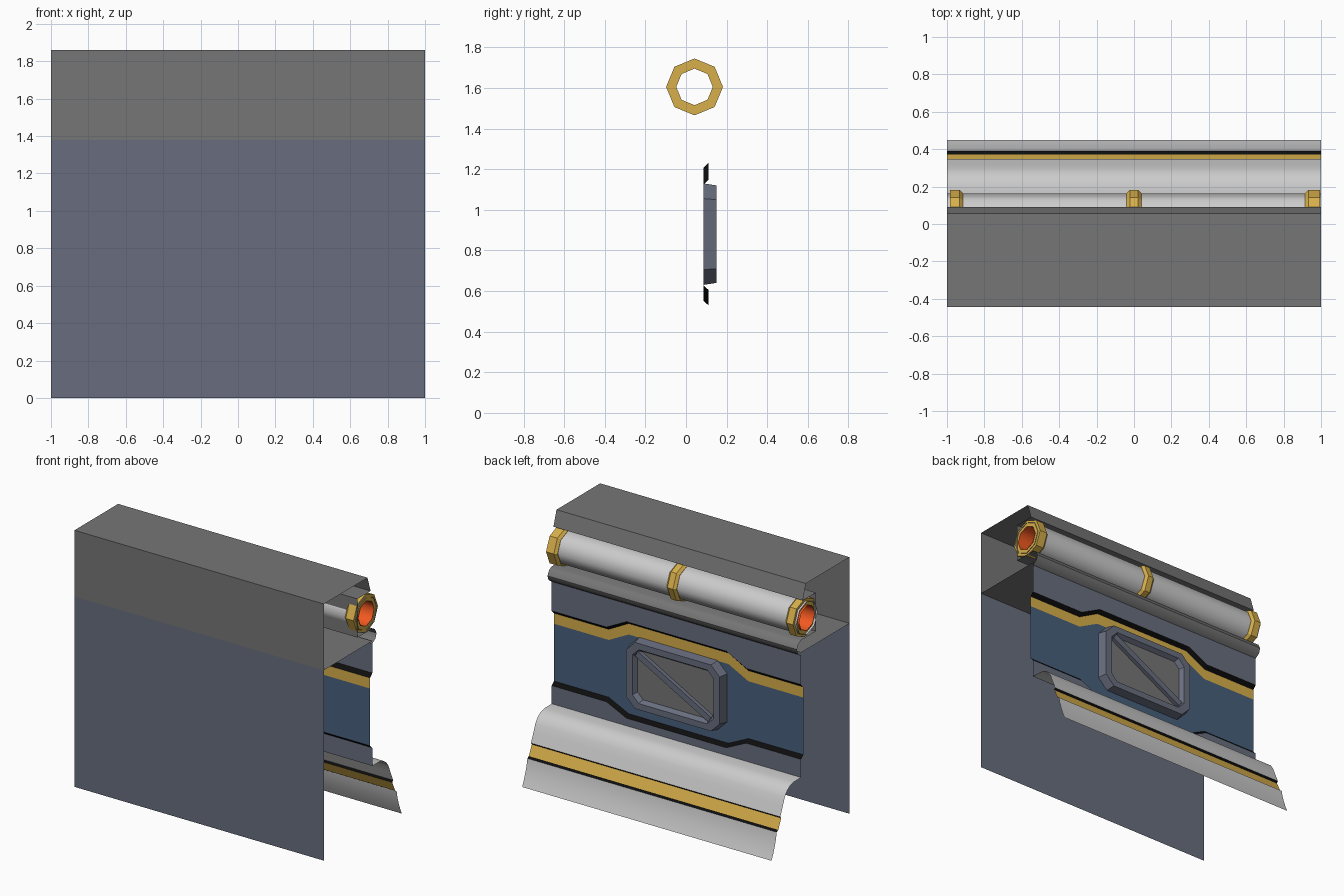
import bpy, bmesh, math

if "Cube" in bpy.data.objects:
    bpy.data.objects.remove(bpy.data.objects["Cube"])


def material(name, rgb):
    m = bpy.data.materials.new(name)
    m.diffuse_color = (*rgb, 1)
    m.use_nodes = True
    m.node_tree.nodes["Principled BSDF"].inputs["Base Color"].default_value = m.diffuse_color
    return m


DARK = material("dark_grey", (0.18, 0.18, 0.18))
SLATE = material("slate", (0.14, 0.155, 0.21))
BLUE = material("blue", (0.065, 0.115, 0.2))
GOLD = material("gold", (0.68, 0.43, 0.07))
BLACK = material("black", (0.004, 0.004, 0.004))
ORANGE = material("orange", (0.9, 0.1, 0.015))


def skin(name, rows, mat=None, smooth=None, wrap=False, cap=None):
    """Join successive rows of points with quads; optionally close rows and cap the last."""
    bm = bmesh.new()
    vs = [[bm.verts.new(p) for p in row] for row in rows]
    n = len(rows[0])
    for a, b in zip(vs, vs[1:]):
        for i in range(n if wrap else n - 1):
            j = (i + 1) % n
            bm.faces.new((a[i], a[j], b[j], b[i]))
    if cap:
        bm.faces.new(vs[-1]).material_index = 1
    me = bpy.data.meshes.new(name)
    bm.to_mesh(me)
    bm.free()
    for m in (mat, cap):
        if m:
            me.materials.append(m)
    ob = bpy.data.objects.new(name, me)
    bpy.context.collection.objects.link(ob)
    if smooth:
        bpy.ops.object.select_all(action='DESELECT')
        ob.select_set(True)
        bpy.context.view_layer.objects.active = ob
        bpy.ops.object.shade_smooth_by_angle(angle=math.radians(smooth))
    return ob


def sheet(name, profile, mat=None, smooth=None):
    """Extrude a (y, z) profile over the full width."""
    return skin(name, [[(-1, y, z), (1, y, z)] for y, z in profile], mat, smooth)


def band(name, top, bottom, mat):
    """Strip between two stepped lines, each (y, z at the ends, z in the middle)."""
    def line(y, end, mid):
        return [(x, y, mid if abs(x) < 0.5 else end)
                for x in (-1, -0.56, -0.40, 0.40, 0.56, 1)]
    return skin(name, [line(*top), line(*bottom)], mat)


def lathe(name, profile, mat=None, smooth=None, cy=0.042, cz=1.605, sides=8):
    """Revolve an (x, radius) profile around the pipe axis."""
    rows = []
    for x, r in profile:
        rows.append([(x, cy + r * math.cos(-math.tau * k / sides),
                      cz + r * math.sin(-math.tau * k / sides)) for k in range(sides)])
    return skin(name, rows, mat, smooth, wrap=True)


# Front wall
sheet("front_wall", [(-0.445, 0), (-0.445, 1.38)], SLATE)

# Upper housing: top, pipe alcove, rolled lip and underside
sheet("housing", [(-0.445, 1.38), (-0.445, 1.86), (0.055, 1.86), (0.09, 1.75),
                  (-0.06, 1.75), (-0.06, 1.47), (0.11, 1.47), (0.14, 1.455),
                  (0.158, 1.42), (0.147, 1.385), (0.11, 1.36)], DARK, 40)
sheet("housing_underside", [(0.11, 1.38), (-0.445, 1.38)], DARK)

# Pipe, glowing lining and clamp rings
lathe("pipe", [(-1, 0.12), (1, 0.12)], None, 60)
lathe("pipe_lining", [(1, 0.09), (-1, 0.09)], ORANGE, 60)
for label, x0, x1, c0, c1 in (("left", -0.985, -0.915, 0, 1),
                              ("middle", -0.04, 0.04, 1, 1),
                              ("right", 0.915, 0.995, 1, 0)):
    b0, b1 = 0.018 * c0, 0.018 * c1
    profile = [(x0, 0.09), (x0, 0.14 - b0), (x0 + b0, 0.14),
               (x1 - b1, 0.14), (x1, 0.14 - b1), (x1, 0.09)]
    # drop the doubled point where an end has no chamfer
    profile = [p for i, p in enumerate(profile) if i == 0 or p != profile[i - 1]]
    lathe("clamp_ring_" + label, profile, GOLD)

# Back wall with a recessed, stepped stripe panel
levels = [(0.11, 1.36, 1.36), (0.11, 1.148, 1.23), (0.085, 1.122, 1.207),
          (0.085, 1.045, 1.127), (0.085, 0.63, 0.553), (0.11, 0.606, 0.53),
          (0.11, 0.475, 0.475)]
parts = [("back_wall_upper", SLATE), ("panel_step_upper", BLACK),
         ("panel_gold_stripe", GOLD), ("panel_blue", BLUE),
         ("panel_step_lower", BLACK), ("back_wall_lower", SLATE)]
for (name, mat), a, b in zip(parts, levels, levels[1:]):
    band(name, a, b, mat)

# Flared skirt with an inset gold stripe
sheet("skirt_upper", [(0.11, 0.475), (0.19, 0.474), (0.235, 0.464), (0.27, 0.44),
                      (0.298, 0.40), (0.32, 0.345), (0.348, 0.28)], None, 40)
sheet("skirt_step_upper", [(0.348, 0.28), (0.338, 0.268)], BLACK)
sheet("skirt_stripe", [(0.338, 0.268), (0.372, 0.195)], GOLD)
sheet("skirt_step_lower", [(0.372, 0.195), (0.389, 0.185)], BLACK)
sheet("skirt_lower", [(0.389, 0.185), (0.397, 0.14), (0.412, 0.09),
                      (0.43, 0.04), (0.448, 0)], None, 40)


# Hatch frame with chamfered corners and a recessed plate
def chamfered(hx, hz, c, y, cz=0.88):
    pts = [(hx, hz - c), (hx - c, hz), (c - hx, hz), (-hx, hz - c),
           (-hx, c - hz), (c - hx, -hz), (hx - c, -hz), (hx, c - hz)]
    return [(x, y, cz + z) for x, z in reversed(pts)][::-1]


skin("hatch", [chamfered(0.39, 0.25, 0.075, 0.085), chamfered(0.375, 0.24, 0.07, 0.15),
               chamfered(0.325, 0.195, 0.05, 0.15), chamfered(0.305, 0.175, 0.045, 0.12)],
     SLATE, wrap=True, cap=DARK)

# Diagonal brace across the hatch
bpy.ops.mesh.primitive_cube_add(size=1, location=(0, 0.132, 0.88),
                                rotation=(0, -0.5, 0))
brace = bpy.context.object
brace.name = "hatch_brace"
brace.scale = (0.67, 0.034, 0.045)
brace.data.materials.append(SLATE)

# Make the ring-shaped parts face outward
for ob in bpy.data.objects:
    if ob.name.startswith(("hatch", "clamp")):
        bm = bmesh.new()
        bm.from_mesh(ob.data)
        # close temporarily-open rims only for consistent orientation
        bmesh.ops.recalc_face_normals(bm, faces=bm.faces)
        bm.to_mesh(ob.data)
        bm.free()
